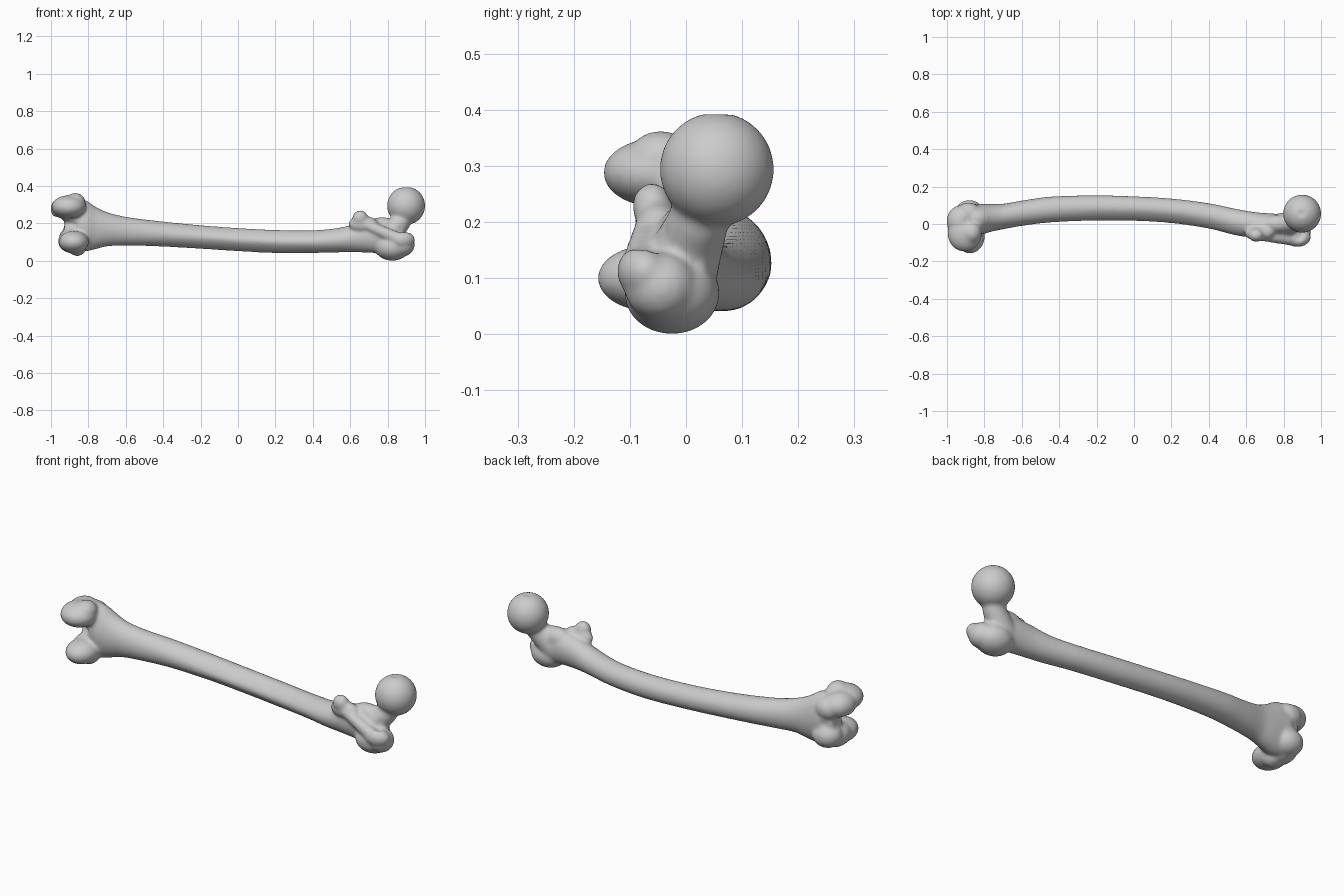
import bpy, bmesh, math
from mathutils import Matrix, Vector

if "Cube" in bpy.data.objects:
    bpy.data.objects.remove(bpy.data.objects["Cube"])

# Shaft stations: x, ymin, ymax, zmin, zmax
SHAFT = [
    (-.93, .00, .08, .10, .28), (-.88, -.03, .105, .06, .32), (-.82, -.055, .108, .05, .325),
    (-.76, -.04, .108, .062, .288), (-.70, -.028, .108, .077, .26), (-.60, -.01, .125, .08, .235),
    (-.45, .008, .146, .078, .215), (-.20, .018, .153, .064, .19), (0, .016, .148, .051, .175),
    (.20, .004, .136, .041, .165), (.40, -.025, .111, .041, .163), (.55, -.062, .08, .045, .178),
    (.65, -.074, .063, .045, .205), (.74, -.08, .056, .04, .215), (.82, -.075, .05, .02, .19),
    (.88, -.06, .04, .035, .14)]


def blob(bm, c, r, tilt=0):
    """Ellipsoid with centre c, radii r, turned about z by tilt degrees"""
    m = Matrix.Translation(c) @ Matrix.Rotation(math.radians(tilt), 4, 'Z') @ Matrix.Diagonal((*r, 1))
    bmesh.ops.create_icosphere(bm, subdivisions=4, radius=1, matrix=m)


def limb(bm, a, b, ra, rb, n=8):
    """Chain of spheres making a tapered rod"""
    for i in range(n + 1):
        t = i / n
        r = ra + (rb - ra) * t
        blob(bm, Vector(a).lerp(Vector(b), t), (r, r, r))


def station(i, t):
    """Smooth interpolation between two shaft stations"""
    def slope(k):
        a, b = SHAFT[max(k - 1, 0)], SHAFT[min(k + 1, len(SHAFT) - 1)]
        return [(q - p) / (b[0] - a[0]) for p, q in zip(a, b)]
    p, q, m, n = SHAFT[i], SHAFT[i + 1], slope(i), slope(i + 1)
    h = q[0] - p[0]
    return [(2*t**3 - 3*t*t + 1) * p[k] + (t**3 - 2*t*t + t) * h * m[k]
            + (3*t*t - 2*t**3) * q[k] + (t**3 - t*t) * h * n[k] for k in range(5)]


def shaft(bm, sides=48, steps=6):
    rings = []
    sections = [station(i, s / steps) for i in range(len(SHAFT) - 1) for s in range(steps)]
    for x, y0, y1, z0, z1 in sections + [list(SHAFT[-1])]:
        # back of the shaft is pinched into a long crest
        pinch = .38 * max(0, 1 - ((x - .1) / .6) ** 2)
        ring = []
        for k in range(sides):
            a = 2 * math.pi * k / sides
            s, c = math.sin(a), math.cos(a)
            z = (z0 + z1) / 2 + (z1 - z0) / 2 * c * (1 - pinch * max(0, -s) ** 1.5)
            ring.append(bm.verts.new((x, (y0 + y1) / 2 + (y1 - y0) / 2 * s, z)))
        rings.append(ring)
    for a, b in zip(rings, rings[1:]):
        for k in range(sides):
            j = (k + 1) % sides
            bm.faces.new((a[k], b[k], b[j], a[j]))
    bm.faces.new(rings[0])
    bm.faces.new(rings[-1][::-1])
    bmesh.ops.recalc_face_normals(bm, faces=bm.faces)


def press(bm, c, r):
    """Push surface points lying inside an ellipsoid inwards to its far wall"""
    r = Vector(r)
    bm.normal_update()
    for v in bm.verts:
        p = Vector([(a - b) / k for a, b, k in zip(v.co, c, r)])
        if p.length_squared < 1:
            d = Vector([-a / k for a, k in zip(v.normal, r)])
            A, B, C = d.dot(d), p.dot(d), p.dot(p) - 1
            if A > 0:
                v.co -= v.normal * min((-B + math.sqrt(B * B - A * C)) / A, .07)


bm = bmesh.new()
shaft(bm)

# Upper (inner) condyle, with its side knob
blob(bm, (-.905, -.05, .288), (.092, .098, .062))
blob(bm, (-.925, .015, .278), (.077, .085, .066))
blob(bm, (-.87, -.045, .31), (.055, .06, .053))
blob(bm, (-.885, .055, .262), (.07, .06, .06))
# Lower (outer) condyle, with its side knob
blob(bm, (-.877, -.062, .1), (.08, .096, .06))
blob(bm, (-.885, .0, .105), (.077, .09, .065))
blob(bm, (-.88, .058, .12), (.078, .07, .066))
blob(bm, (-.86, -.03, .075), (.05, .055, .05))

# Ball head and neck
blob(bm, (.899, .055, .294), (.102, .102, .102))
limb(bm, (.79, -.01, .12), (.865, .022, .2), .068, .054)
limb(bm, (.865, .022, .2), (.895, .05, .28), .054, .06)
blob(bm, (.77, 0, .175), (.09, .05, .058))

# Greater trochanter with hooked tip
blob(bm, (.825, -.025, .073), (.095, .085, .073))
blob(bm, (.88, -.045, .085), (.065, .065, .062))
blob(bm, (.885, -.08, .112), (.062, .042, .045), 15)
# Lesser trochanter and the crest joining the two
blob(bm, (.653, -.06, .228), (.042, .036, .042))
blob(bm, (.67, -.05, .195), (.08, .04, .045))
limb(bm, (.69, -.065, .19), (.86, -.083, .115), .028, .036)

me = bpy.data.meshes.new("thigh_bone")
bm.to_mesh(me)
bm.free()
femur = bpy.data.objects.new("thigh_bone", me)
bpy.context.collection.objects.link(femur)


def fuse():
    m = femur.modifiers.new("fuse", 'REMESH')
    m.mode, m.voxel_size, m.use_smooth_shade = 'VOXEL', .0065, True


# Fuse the parts into one skin and bake it
fuse()
graph = bpy.context.evaluated_depsgraph_get()
skin = bpy.data.meshes.new_from_object(femur.evaluated_get(graph))
femur.modifiers.clear()
femur.data = skin

# Hollows: notch between condyles, front groove, side pit, head pit, trochanter fossa
bm = bmesh.new()
bm.from_mesh(skin)
press(bm, (-.925, -.11, .196), (.09, .11, .036))
press(bm, (-.98, .02, .196), (.055, .16, .04))
press(bm, (-.93, .15, .195), (.10, .06, .05))
press(bm, (-.89, .025, .362), (.028, .028, .03))
press(bm, (.893, .057, .412), (.03, .03, .025))
press(bm, (.885, -.065, .178), (.035, .035, .036))
bm.to_mesh(skin)
bm.free()

# Soften all joins
fuse()
soft = femur.modifiers.new("soften", 'SMOOTH')
soft.factor, soft.iterations = .5, 14
